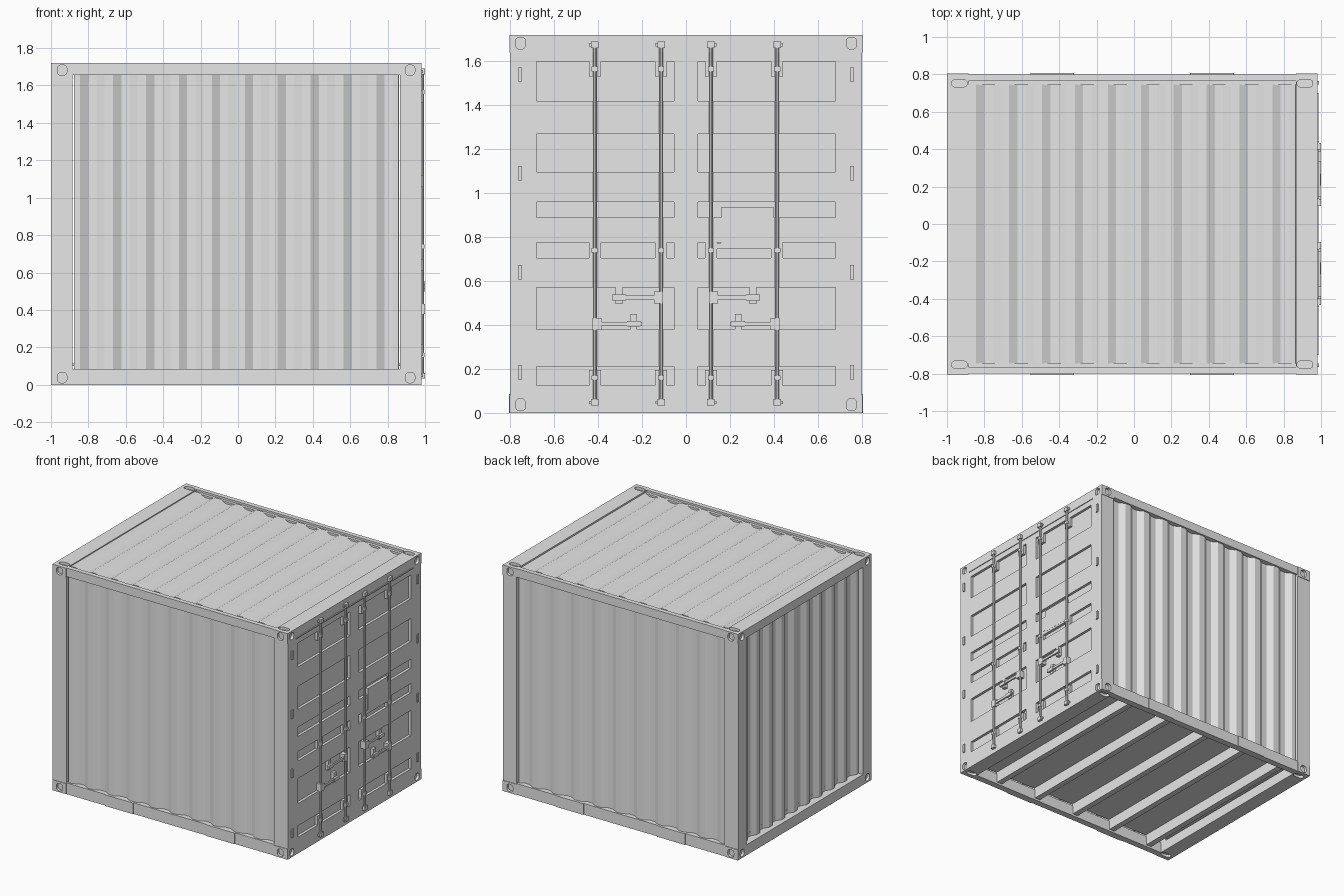
import bpy, bmesh, math
from mathutils import Matrix, Vector

cube = bpy.data.objects.get("Cube")
if cube:
    bpy.data.objects.remove(cube, do_unlink=True)

grey = bpy.data.materials.new("painted_grey")
grey.use_nodes = True
grey.diffuse_color = (0.8, 0.8, 0.8, 1)
grey.node_tree.nodes["Principled BSDF"].inputs["Base Color"].default_value = (0.8, 0.8, 0.8, 1)

# Overall extents of the steel box
BACK, DOOR, SIDE, TOP = -1.0, 0.98, 0.80, 1.72
POST_X, POST_Y, RAIL = 0.115, 0.10, 0.08
X0, X1 = BACK + POST_X, DOOR - POST_X


def finish(name, bm):
    bmesh.ops.recalc_face_normals(bm, faces=bm.faces)
    mesh = bpy.data.meshes.new(name)
    bm.to_mesh(mesh)
    bm.free()
    mesh.materials.append(grey)
    obj = bpy.data.objects.new(name, mesh)
    bpy.context.collection.objects.link(obj)
    return obj


def add_box(bm, x, y, z):
    """Box from three (low, high) ranges."""
    spans = [sorted(s) for s in (x, y, z)]
    mid = Vector([(a + b) / 2 for a, b in spans])
    size = [b - a for a, b in spans]
    bmesh.ops.create_cube(bm, size=1, matrix=Matrix.Translation(mid) @ Matrix.Diagonal((*size, 1)))


def boxes(name, items):
    bm = bmesh.new()
    for item in items:
        add_box(bm, *item)
    return finish(name, bm)


def around(c, width):
    return (c - width / 2, c + width / 2)


def cut(obj, cutter):
    mod = obj.modifiers.new("cut", "BOOLEAN")
    mod.operation, mod.solver, mod.object = "DIFFERENCE", "EXACT", cutter
    cutter.hide_render = True
    cutter.hide_set(True)
    cutter.display_type = "WIRE"


def corrugated(name, u0, u1, v0, v1, high, low, period, phase, place):
    """Folded sheet: trapezoid waves along u, straight along v."""
    us = {u0: 0, u1: 0}
    quarter = period / 4
    # fold positions, two for each raised flat and two for each sunk flat
    n = int((u0 - phase) / quarter) - 4
    while phase + n * quarter < u1:
        u = phase + n * quarter
        if u > u0:
            us[u] = 0
        n += 1

    def height(u):
        t = ((u - phase) / quarter) % 4
        k = 0 if t <= 1 else t - 1 if t < 2 else 1 if t <= 3 else 4 - t
        return high + (low - high) * k

    bm = bmesh.new()
    rows = [[bm.verts.new(place(u, v, height(u))) for v in (v0, v1)] for u in sorted(us)]
    for a, b in zip(rows, rows[1:]):
        bm.faces.new((a[0], b[0], b[1], a[1]))
    obj = finish(name, bm)
    solid = obj.modifiers.new("sheet", "SOLIDIFY")
    solid.thickness, solid.offset = 0.004, 0
    return obj


# Corner posts, rails and end frames
for side, label in ((-1, "front"), (1, "back")):
    outer = side * SIDE
    for x, end in (((BACK, X0), "end"), ((X1, DOOR), "door")):
        boxes(f"{label}_{end}_post", [(x, (outer, side * (SIDE - POST_Y)), (RAIL, TOP - RAIL))])
    boxes(f"{label}_top_rail", [((X0, X1), (outer, side * 0.765), (1.655, TOP)),
                                ((X0, X1), (side * 0.765, side * 0.742), (1.655, 1.705))])
    boxes(f"{label}_bottom_rail", [((X0, X1), (outer, side * 0.75), (0, 0.085))])
    boxes(f"{label}_fork_plates", [(around(x, 0.235), (outer, side * 0.806), (0, 0.085))
                                   for x in (-0.437, 0.418)])
    corrugated(f"{label}_side_wall", X0 + 0.008, X1 - 0.006, 0.085, 1.655, 0.785, 0.76, 0.176, -0.712,
               lambda u, v, w, s=side: (u, s * w, v))

inner = (POST_Y - SIDE, SIDE - POST_Y)
for x, end in (((BACK, X0), "end"), ((X1, DOOR), "door")):
    boxes(f"{end}_header", [(x, inner, (1.655 if end == "end" else 1.64, TOP))])
    boxes(f"{end}_sill", [(x, inner, (0, RAIL))])

corrugated("roof", X0, X1, -0.745, 0.745, 1.71, 1.688, 0.176, -0.712, lambda u, v, w: (u, v, w))
corrugated("end_wall", inner[0], inner[1], RAIL, 1.655, -0.962, -0.937, 0.15, -0.71,
           lambda u, v, w: (w, u, v))

# Floor with cross beams
boxes("floor", [((-0.94, 0.94), (-0.76, 0.76), (0.1, 0.113))])
boxes("floor_beams", [(around(x, 0.045), (-0.755, 0.755), (0.015, 0.105))
                      for x in (0.65, 0.29, -0.07, -0.42, -0.77)])


# Corner castings with an oval hole in each outer face
def add_oval(bm, centre, axis, a, b):
    """Rounded-slot prism along axis; a and b are its half widths."""
    rings = []
    for depth in (-0.02, 0.02):
        ring = []
        for i in range(16):
            t = math.tau * (i + 0.5) / 16
            c, s = math.cos(t), math.sin(t)
            p = [math.copysign(abs(c) ** 0.75, c) * a, math.copysign(abs(s) ** 0.75, s) * b]
            p.insert(axis, depth)
            ring.append(bm.verts.new(Vector(p) + Vector(centre)))
        rings.append(ring)
    low, high = rings
    bm.faces.new(low)
    bm.faces.new(high)
    for i in range(16):
        j = (i + 1) % 16
        bm.faces.new((low[i], low[j], high[j], high[i]))


for x, sx in ((BACK, -1), (DOOR, 1)):
    for sy in (-1, 1):
        for z, sz in ((0, -1), (TOP, 1)):
            y = sy * (SIDE + 0.004)
            casting = boxes("corner_casting", [((x, x - sx * POST_X), (y, sy * (SIDE - POST_Y)),
                                                (z, z - sz * RAIL))])
            bm = bmesh.new()
            add_oval(bm, (x, sy * 0.753, z - sz * 0.038), 0, 0.024, 0.027)
            add_oval(bm, (x - sx * 0.06, y, z - sz * 0.038), 1, 0.026, 0.028)
            add_oval(bm, (x - sx * 0.066, sy * 0.752, z), 2, 0.042, 0.022)
            cut(casting, finish("casting_hole_cutter", bm))

# Doors with sunk panels
door = boxes("doors", [((0.93, DOOR), inner, (RAIL, 1.64))])
panels = [(1.42, 1.60), (1.095, 1.27), (0.89, 0.96), (0.705, 0.775), (0.38, 0.57), (0.125, 0.21)]
cut(door, boxes("panel_cutter", [((0.96, 1.02), (s * 0.055, s * 0.68), z)
                                 for s in (-1, 1) for z in panels]))
boxes("placard_plate", [((0.955, 0.982), (0.16, 0.40), (0.76, 0.935)),
                        ((0.955, 0.981), (0.14, 0.42), (0.745, 0.772))])
boxes("drip_strip", [((0.975, 0.986), (-0.70, 0.70), (1.642, 1.65))])

# Locking bars, cams, guides, hinges and handles
for s, label in ((-1, "right"), (1, "left")):
    for y, place in ((0.415, "outer"), (0.113, "inner")):
        bm = bmesh.new()
        bmesh.ops.create_cone(bm, cap_ends=True, segments=10, radius1=0.009, radius2=0.009, depth=1.63,
                              matrix=Matrix.Translation((0.987, s * y, 0.865)))
        bar = finish(f"{label}_{place}_locking_bar", bm)
        bar.select_set(True)
        bpy.context.view_layer.objects.active = bar
        bpy.ops.object.shade_smooth_by_angle()
        bar.select_set(False)
        mounts = []
        for z in (1.675, 0.048):
            mounts.append(((0.975, 1.0), around(s * y, 0.034), around(z, 0.03)))
            mounts.append(((0.975, 0.99), around(s * (y + 0.008), 0.036), around(z, 0.014)))
        for z in (1.565, 0.74, 0.16):
            mounts.append(((0.955, 0.981), around(s * y, 0.055), around(z, 0.07)))
            mounts.append(((0.975, 0.998), around(s * y, 0.028), around(z, 0.022)))
        boxes(f"{label}_{place}_bar_mounts", mounts)

    boxes(f"{label}_hinges", [((0.97, 0.99), around(s * 0.755, 0.017), around(z, 0.065))
                              for z in (1.54, 1.09, 0.64, 0.185)])
    # each handle: bar hub, grip, catch and catch flap
    for hub, tip, catch, z, place in ((0.125, 0.335, 0.305, 0.525, "upper"),
                                      (0.405, 0.20, 0.238, 0.405, "lower")):
        boxes(f"{label}_{place}_handle", [
            ((0.955, 0.999), around(s * hub, 0.042), around(z, 0.055)),
            ((0.985, 0.996), (s * hub, s * tip), around(z, 0.018)),
            ((0.958, 0.985), around(s * catch, 0.03), around(z + 0.008, 0.075)),
            ((0.985, 1.0), around(s * catch, 0.062), around(z, 0.026))])
